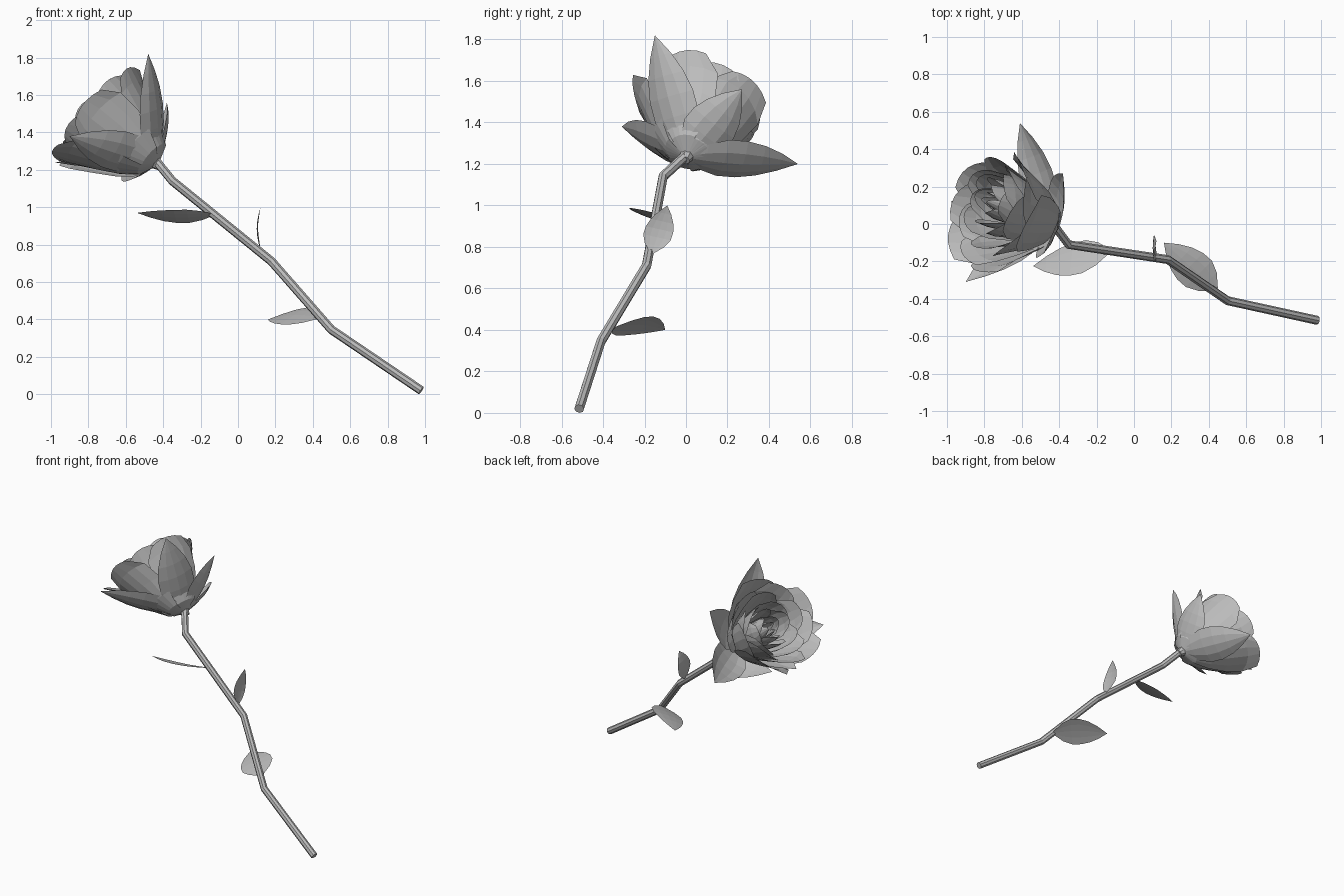
import bpy
import bmesh
import math
import random
from mathutils import Vector

random.seed(4)
if "Cube" in bpy.data.objects:
    bpy.data.objects.remove(bpy.data.objects["Cube"])

# One plain grey for the whole flower
grey = bpy.data.materials.new("plain grey")
grey.use_nodes = True
grey.diffuse_color = (0.5, 0.5, 0.5, 1)
grey.node_tree.nodes["Principled BSDF"].inputs["Base Color"].default_value = (0.5, 0.5, 0.5, 1)


def finish(name, bm):
    mesh = bpy.data.meshes.new(name)
    bm.to_mesh(mesh)
    bm.free()
    mesh.materials.append(grey)
    obj = bpy.data.objects.new(name, mesh)
    bpy.context.collection.objects.link(obj)
    return obj


def add_grid(bm, rows):
    """Skin a list of equally long rows of points."""
    verts = [[bm.verts.new(p) for p in row] for row in rows]
    for a, b in zip(verts, verts[1:]):
        for i in range(len(a) - 1):
            bm.faces.new((a[i], a[i + 1], b[i + 1], b[i]))
    bmesh.ops.remove_doubles(bm, verts=bm.verts, dist=0.0005)


def leaf(name, base, tip, side, bulge, cup=0.3, widths=(0.12, 0.7, 1, 1, 0.82, 0.48, 0)):
    """Pointed blade from base to tip, arched along bulge."""
    base, tip, side, bulge = map(Vector, (base, tip, side, bulge))
    bm = bmesh.new()
    rows = []
    last = len(widths) - 1
    for i, w in enumerate(widths):
        t = i / last
        mid = base.lerp(tip, t) + bulge * math.sin(math.pi * t)
        rows.append([mid + side * (w * u) - bulge * (cup * w * u * u)
                     for u in (-1, -0.5, 0, 0.5, 1)])
    add_grid(bm, rows)
    return finish(name, bm)


# Stem: bent eight-sided rod
path = [(0.98, -0.515, 0.02), (0.5, -0.41, 0.345), (0.18, -0.19, 0.71),
        (-0.35, -0.11, 1.14), (-0.44, 0.01, 1.25)]
curve = bpy.data.curves.new("stem", "CURVE")
curve.dimensions = "3D"
curve.bevel_depth = 0.024
curve.bevel_resolution = 2
curve.use_fill_caps = True
spline = curve.splines.new("POLY")
spline.points.add(len(path) - 1)
for point, co in zip(spline.points, path):
    point.co = (*co, 1)
spline.use_smooth = False
curve.materials.append(grey)
stem = bpy.data.objects.new("stem", curve)
bpy.context.collection.objects.link(stem)

# Stem leaves
leaf("upper_leaf", (-0.13, -0.145, 0.96), (-0.54, -0.225, 0.97),
     (0.01, 0.088, -0.035), (0, -0.005, -0.02))
leaf("middle_leaf", (0.12, -0.165, 0.77), (0.12, -0.09, 1.0),
     (0, 0.066, -0.015), (-0.02, 0, 0))
leaf("lower_leaf", (0.44, -0.35, 0.41), (0.16, -0.1, 0.4),
     (0.07, 0.07, 0.045), (0, 0, 0.02))

# Flower head frame
base = Vector((-0.43, 0.0, 1.23))
axis = Vector((-0.74, 0.25, 0.625)).normalized()
turn = axis.to_track_quat("Z", "Y")

# Sepals: five broad pointed blades behind the petals
tips = [(-0.48, -0.15, 1.82), (-0.61, 0.54, 1.2), (-0.9, -0.31, 1.38),
        (-0.38, 0.27, 1.56), (-0.98, 0.12, 1.24)]
for number, tip in enumerate(tips):
    chord = Vector(tip) - base
    side = axis.cross(chord).normalized()
    outward = side.cross(axis).normalized()
    outward = (outward - chord * outward.dot(chord) / chord.length_squared).normalized()
    if outward.dot(axis) > 0:
        outward.negate()
    leaf(f"sepal_{number + 1}", base, tip, side * 0.125, outward * 0.025, cup=1.4)


def petal_ring(name, count, radius, height, flare, half_angle, phase, lean):
    """Overlapping cupped petals with rounded tops around the flower axis."""
    bm = bmesh.new()
    for k in range(count):
        centre = phase + math.tau * k / count + random.uniform(-0.1, 0.1)
        tall = height * random.uniform(0.95, 1.04)
        rows = []
        for t, w in ((0, 0.8), (0.1, 0.85), (0.3, 0.95), (0.55, 1), (0.83, 0.85), (1, 0.5)):
            row = []
            for u in (-1, -0.6, -0.2, 0.2, 0.6, 1):
                angle = centre + half_angle * w * u
                r = (radius * t ** 0.47 + flare * t ** 4) * (1 + 0.07 * u) + 0.012
                h = tall * t * (1 - 0.06 * u * u)
                p = Vector((r * math.cos(angle), r * math.sin(angle), h))
                row.append(base + turn @ p + Vector((-0.025, lean, -0.01)) * t)
            rows.append(row)
        add_grid(bm, rows)
    finish(name, bm)


# Petals, from the open outer ring to the tight heart
rings = [("outer_petals", 5, 0.285, 0.45, 0.03, 0.72, 0.3, -0.045),
         ("second_petals", 5, 0.25, 0.455, 0.02, 0.75, 0.9, -0.035),
         ("third_petals", 5, 0.215, 0.46, 0.0, 0.8, 0.2, -0.02),
         ("fourth_petals", 4, 0.18, 0.465, -0.02, 0.9, 0.7, 0.0),
         ("inner_petals", 4, 0.145, 0.47, -0.03, 0.95, 0.1, 0.01),
         ("bud_petals", 3, 0.105, 0.475, -0.04, 1.2, 0.5, 0.02),
         ("heart_petals", 3, 0.065, 0.475, -0.045, 1.2, 1.0, 0.025)]
for ring in rings:
    petal_ring(*ring)

# Small swelling where the stem meets the flower
bm = bmesh.new()
bmesh.ops.create_cone(bm, cap_ends=True, segments=8, radius1=0.024, radius2=0.045, depth=0.06)
hip = finish("flower_base", bm)
hip.rotation_mode = "QUATERNION"
hip.rotation_quaternion = turn
hip.location = base + axis * 0.01
